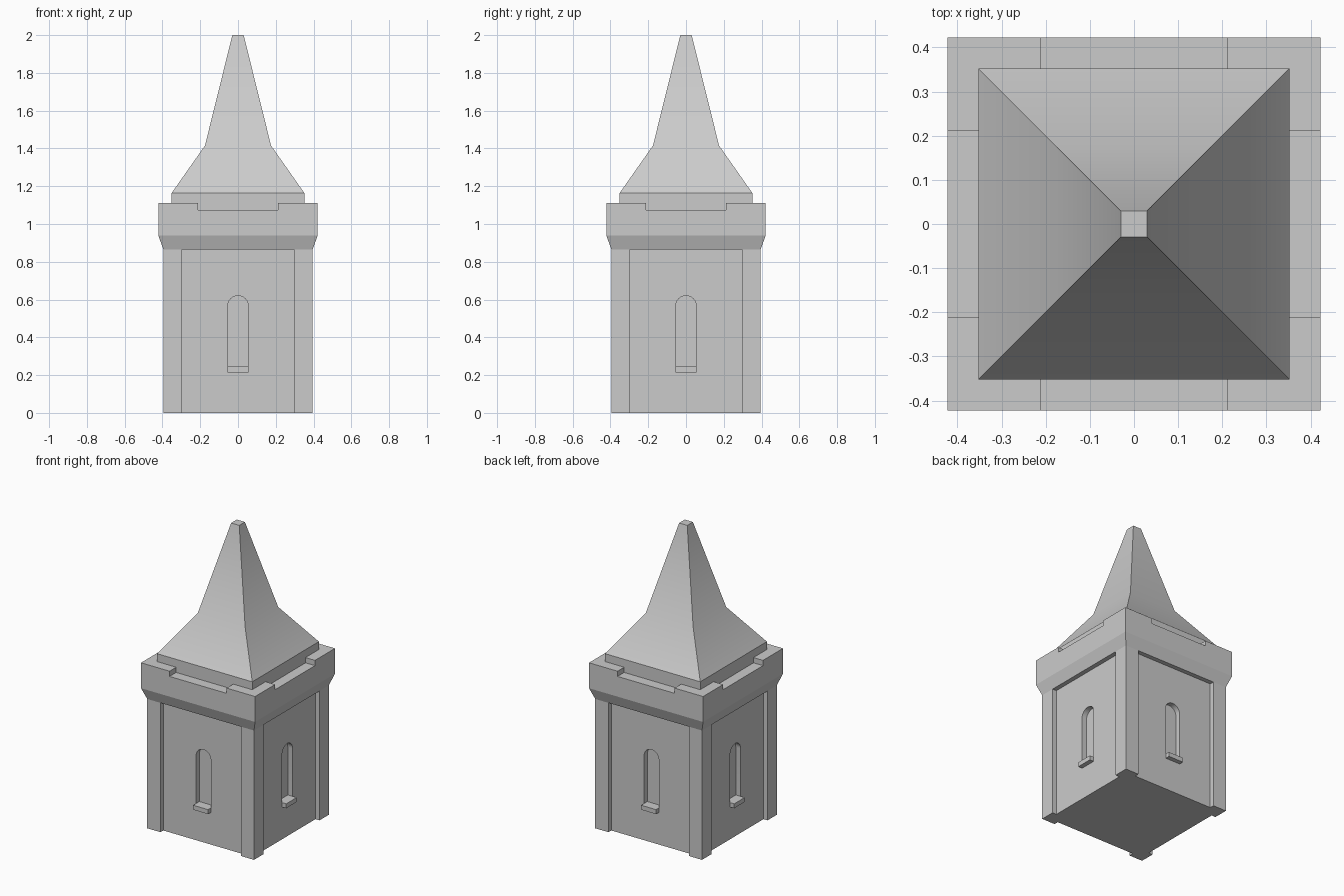
import bpy, bmesh
from math import pi, cos, sin, radians
from mathutils import Matrix, Vector

if "Cube" in bpy.data.objects:
    bpy.data.objects.remove(bpy.data.objects["Cube"])


def new_object(name, bm):
    bmesh.ops.recalc_face_normals(bm, faces=bm.faces)
    mesh = bpy.data.meshes.new(name)
    bm.to_mesh(mesh)
    bm.free()
    ob = bpy.data.objects.new(name, mesh)
    bpy.context.collection.objects.link(ob)
    return ob


def select_only(ob):
    bpy.ops.object.select_all(action='DESELECT')
    ob.select_set(True)
    bpy.context.view_layer.objects.active = ob


def smooth(ob):
    select_only(ob)
    bpy.ops.object.shade_smooth_by_angle(angle=radians(30))


def square_loft(name, rings):
    """Solid through square sections given as (half width, z)."""
    bm = bmesh.new()
    loops = [[bm.verts.new((x * h, y * h, z)) for x, y in ((-1, -1), (1, -1), (1, 1), (-1, 1))]
             for h, z in rings]
    for a, b in zip(loops, loops[1:]):
        for i in range(4):
            j = (i + 1) % 4
            bm.faces.new((a[i], a[j], b[j], b[i]))
    bm.faces.new(loops[0][::-1])
    bm.faces.new(loops[-1])
    return new_object(name, bm)


def prism(name, points, offset):
    """Extrude a flat 3D outline along offset."""
    bm = bmesh.new()
    face = bm.faces.new([bm.verts.new(p) for p in points])
    ext = bmesh.ops.extrude_face_region(bm, geom=[face], use_keep_orig=True)
    verts = [g for g in ext['geom'] if isinstance(g, bmesh.types.BMVert)]
    bmesh.ops.translate(bm, verts=verts, vec=offset)
    return new_object(name, bm)


def box(name, lo, hi):
    pts = [(lo[0], lo[1], lo[2]), (hi[0], lo[1], lo[2]), (hi[0], hi[1], lo[2]), (lo[0], hi[1], lo[2])]
    return prism(name, pts, (0, 0, hi[2] - lo[2]))


def cut(target, cutter):
    mod = target.modifiers.new("cut", 'BOOLEAN')
    mod.operation = 'DIFFERENCE'
    mod.solver = 'EXACT'
    mod.object = cutter
    select_only(target)
    bpy.ops.object.modifier_apply(modifier=mod.name)
    bpy.data.objects.remove(cutter)


# Walls with corner piers, one stepped plan extruded upward
W, P, E = 0.365, 0.395, 0.297
corner = [(W, E), (P, E), (P, P), (E, P), (E, W)]
plan = [Matrix.Rotation(k * pi / 2, 3, 'Z') @ Vector((x, y, 0)) for k in range(4) for x, y in corner]
walls = prism("tower_walls", plan, (0, 0, 0.9))

# Arched window recesses and sills on all four sides
R, BOTTOM, SPRING = 0.055, 0.215, 0.565
arch = [(-R, BOTTOM), (R, BOTTOM)] + [(R * cos(i * pi / 12), SPRING + R * sin(i * pi / 12)) for i in range(13)]
for k, side in enumerate(("front", "right", "back", "left")):
    turn = Matrix.Rotation(k * pi / 2, 4, 'Z')
    cutter = prism("window_cutter", [(x, -W + 0.035, z) for x, z in arch], (0, -0.1, 0))
    cutter.data.transform(turn)
    cut(walls, cutter)
    sill = box(side + "_window_sill", (-R, -P, BOTTOM), (R, -W + 0.04, 0.245))
    sill.data.transform(turn)
smooth(walls)

# Flared parapet with a shallow gap in the middle of each side
parapet = square_loft("parapet", [(0.395, 0.865), (0.422, 0.94), (0.422, 1.11)])
cut(parapet, box("gap_cutter", (-0.211, -0.6, 1.075), (0.211, 0.6, 1.3)))
cut(parapet, box("gap_cutter", (-0.6, -0.211, 1.075), (0.6, 0.211, 1.3)))

# Two-pitch spire roof
roof = square_loft("spire_roof", [(0.352, 1.05), (0.352, 1.163), (0.175, 1.415), (0.03, 2.0)])
smooth(roof)
